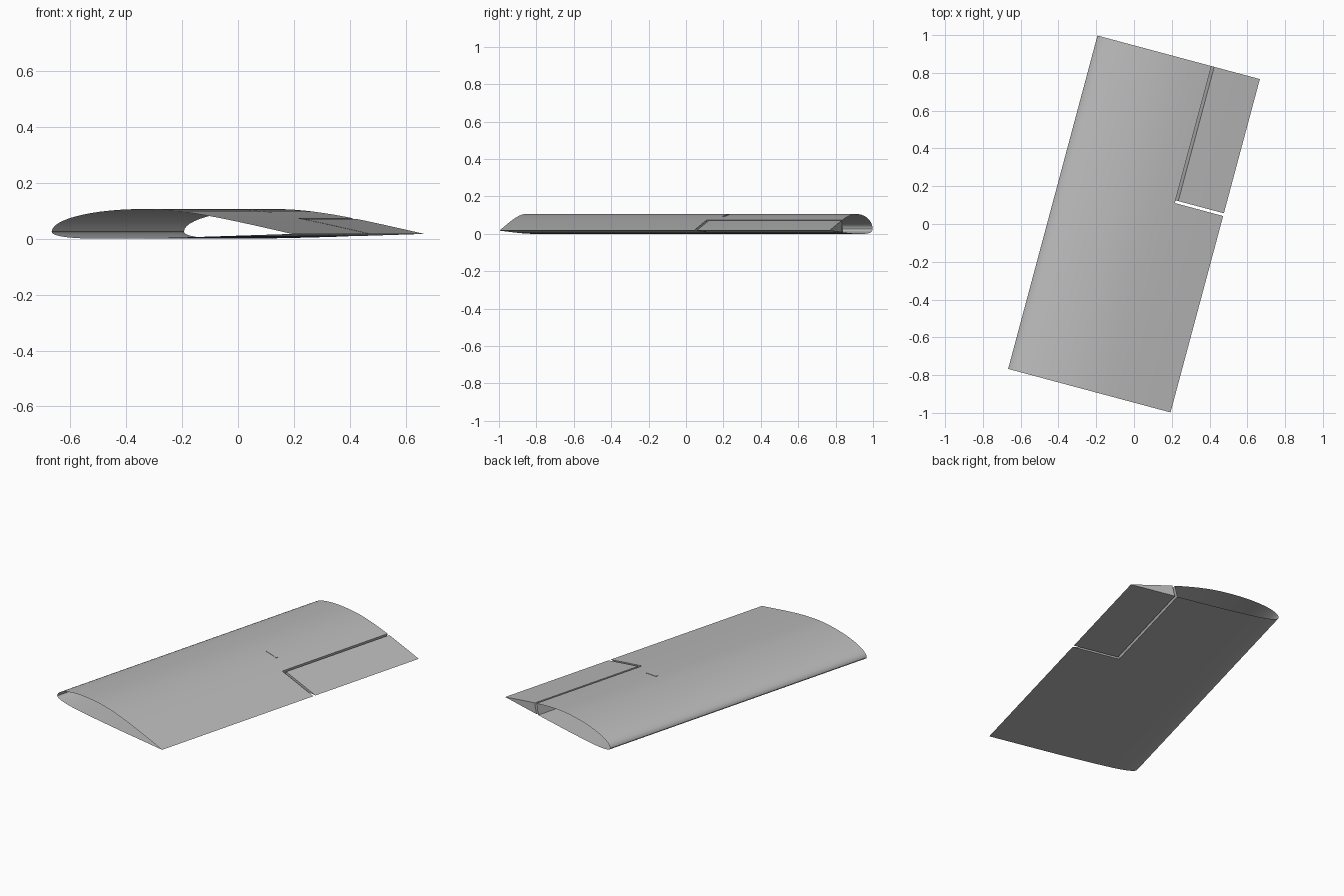
import bpy, bmesh, math
from mathutils import Vector
from mathutils.geometry import interpolate_bezier

if "Cube" in bpy.data.objects:
    bpy.data.objects.remove(bpy.data.objects["Cube"], do_unlink=True)

CHORD, HALF_SPAN, YAW = 0.89, 0.9135, math.radians(-15)
NOTCH_V, AILERON_V = 0.163, 0.178       # inner end of the notch and of the aileron

grey = bpy.data.materials.new("wing_grey")
grey.use_nodes = True
grey.diffuse_color = (0.5, 0.5, 0.5, 1)
grey.node_tree.nodes["Principled BSDF"].inputs["Base Color"].default_value = (0.5, 0.5, 0.5, 1)


def curve(*points, steps=14):
    return [p.to_2d() for p in interpolate_bezier(*[Vector((a, b, 0)) for a, b in points], steps)]


# Airfoil: upper and lower lines from nose to trailing edge, as (chord fraction, height)
upper = curve((0, .025), (0, .07), (.17, .106), (.38, .106)) + \
        curve((.38, .106), (.55, .106), (.72, .072), (1, .017))[1:]
lower = curve((0, .025), (0, .008), (.08, 0), (.2, 0)) + \
        curve((.2, 0), (.45, 0), (.7, .009), (1, .017))[1:]


def split(line, f):
    """Cut a line at chord fraction f into front and rear parts."""
    for a, b in zip(line, line[1:]):
        if a.x <= f < b.x:
            cut = a.lerp(b, (f - a.x) / (b.x - a.x))
    return [p for p in line if p.x < f] + [cut], [cut] + [p for p in line if p.x > f]


def ring(bm, outline, v):
    return [bm.verts.new(((p.x - .5) * CHORD, v, p.y)) for p in outline]


def skin(bm, outline, v0, v1, cap0=False, cap1=False):
    """Closed tube of an outline along the span, with optional end caps."""
    a, b = ring(bm, outline, v0), ring(bm, outline, v1)
    for i in range(len(a)):
        j = (i + 1) % len(a)
        bm.faces.new((a[i], a[j], b[j], b[i]))
    if cap0:
        bm.faces.new(a[::-1])
    if cap1:
        bm.faces.new(b)


def finish(bm, name):
    bmesh.ops.remove_doubles(bm, verts=bm.verts, dist=1e-5)
    bmesh.ops.recalc_face_normals(bm, faces=bm.faces)
    mesh = bpy.data.meshes.new(name)
    bm.to_mesh(mesh)
    bm.free()
    mesh.materials.append(grey)
    obj = bpy.data.objects.new(name, mesh)
    bpy.context.collection.objects.link(obj)
    obj.rotation_euler.z = YAW
    bpy.ops.object.select_all(action='DESELECT')
    obj.select_set(True)
    bpy.context.view_layer.objects.active = obj
    bpy.ops.object.shade_smooth_by_angle(angle=math.radians(30))


def loop(top, bottom):
    """Join an upper and a lower line into one outline without repeated points."""
    points = []
    for p in top[::-1] + bottom:
        if all((p - q).length > 1e-5 for q in points):
            points.append(p)
    return points


# Main wing: open-ended hollow skin with a slanted wall and a rib around the notch
top_front, top_rear = split(upper, .702)
low_front, low_rear = split(lower, .685)
bm = bmesh.new()
skin(bm, loop(top_front + top_rear[1:], low_front + low_rear[1:]), -HALF_SPAN, NOTCH_V)
skin(bm, loop(top_front, low_front), NOTCH_V, HALF_SPAN)
bm.faces.new(ring(bm, loop(top_rear, low_rear), NOTCH_V))
finish(bm, "main_wing")

# Aileron: closed wedge behind the hinge gap
bm = bmesh.new()
skin(bm, loop(split(upper, .719)[1], split(lower, .702)[1]), AILERON_V, HALF_SPAN, True, True)
finish(bm, "aileron")

# Small raised strip on the upper skin
bm = bmesh.new()
strip = [p + Vector((0, .002)) for p in split(split(upper, .475)[1], .57)[0]]
skin(bm, strip + [p - Vector((0, .004)) for p in strip[::-1]], .219, .233, True, True)
finish(bm, "top_strip")
